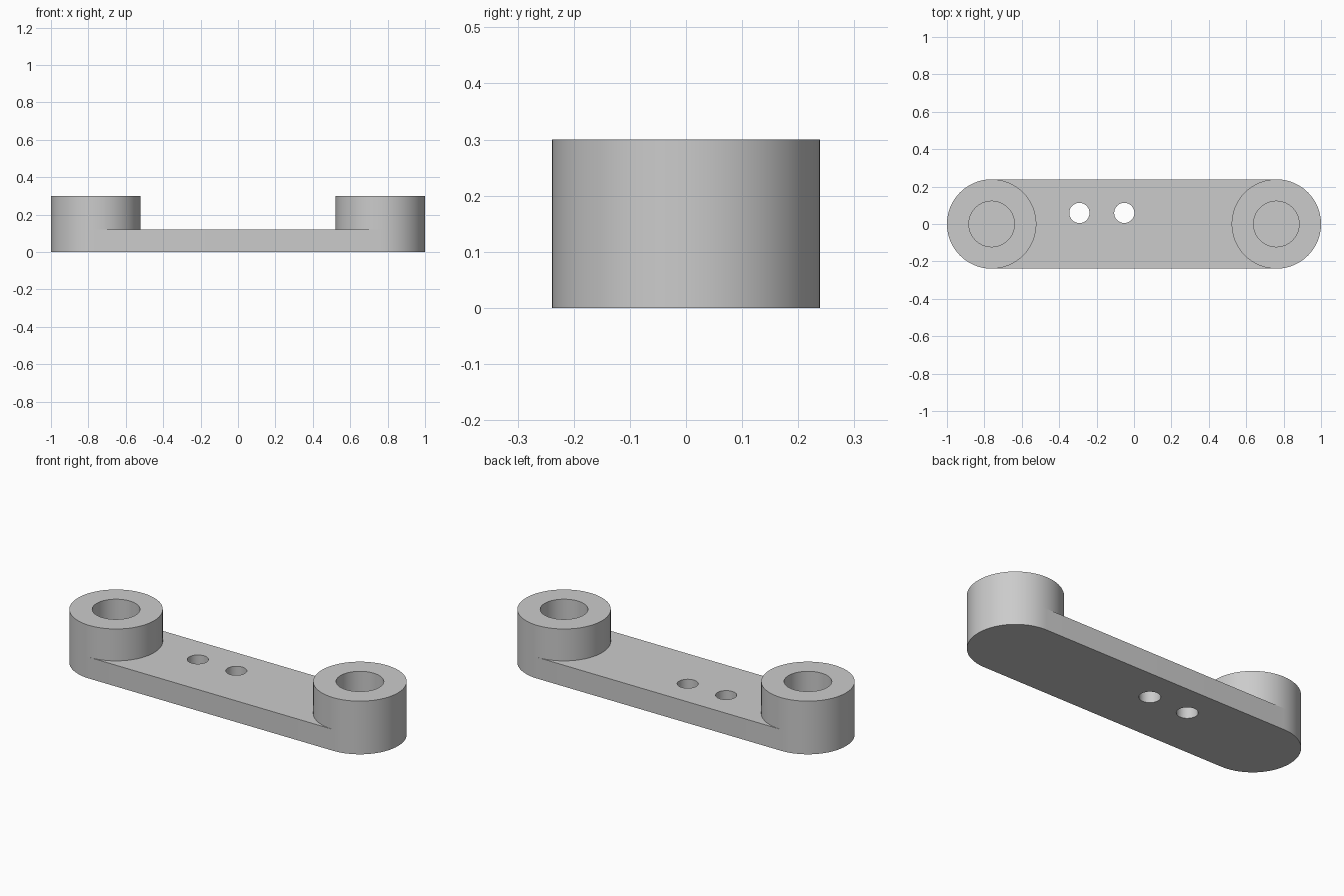
import bpy
import bmesh
from math import cos, sin, pi, radians

cube = bpy.data.objects.get("Cube")
if cube:
    bpy.data.objects.remove(cube, do_unlink=True)

END_X = 0.761        # distance of each boss from the middle
OUTER_R = 0.239
BORE_R = 0.122
PLATE_TOP = 0.12
BOSS_TOP = 0.30
SEGMENTS = 64

grey = bpy.data.materials.new("plain_grey")
grey.use_nodes = True
colour = (0.6, 0.6, 0.6, 1)
grey.diffuse_color = colour
grey.node_tree.nodes["Principled BSDF"].inputs["Base Color"].default_value = colour


def arc(cx, cy, r, start=0.0, sweep=2 * pi, steps=SEGMENTS, closed=True):
    count = steps if closed else steps + 1
    return [(cx + r * cos(start + sweep * i / steps),
             cy + r * sin(start + sweep * i / steps)) for i in range(count)]


def ring(bm, outline, z):
    return [bm.verts.new((x, y, z)) for x, y in outline]


def bridge(bm, a, b):
    for i in range(len(a)):
        j = (i + 1) % len(a)
        bm.faces.new((a[i], a[j], b[j], b[i]))


def finish(name, bm):
    mesh = bpy.data.meshes.new(name)
    bm.to_mesh(mesh)
    bm.free()
    mesh.materials.append(grey)
    obj = bpy.data.objects.new(name, mesh)
    bpy.context.collection.objects.link(obj)
    return obj


def prism(name, outline, z0, z1):
    bm = bmesh.new()
    low, high = ring(bm, outline, z0), ring(bm, outline, z1)
    bridge(bm, low, high)
    bm.faces.new(low[::-1])
    bm.faces.new(high)
    return finish(name, bm)


def collar(name, x):
    # Open-bottomed tube; the plate forms the floor of its bore
    bm = bmesh.new()
    outer, inner = arc(x, 0, OUTER_R), arc(x, 0, BORE_R)
    loops = [ring(bm, outer, PLATE_TOP), ring(bm, outer, BOSS_TOP),
             ring(bm, inner, BOSS_TOP), ring(bm, inner, PLATE_TOP)]
    for a, b in zip(loops, loops[1:]):
        bridge(bm, a, b)
    return finish(name, bm)


def select_only(obj):
    bpy.ops.object.select_all(action='DESELECT')
    obj.select_set(True)
    bpy.context.view_layer.objects.active = obj


# Round-ended base plate
half = SEGMENTS // 2
outline = (arc(END_X, 0, OUTER_R, -pi / 2, pi, half, False)
           + arc(-END_X, 0, OUTER_R, pi / 2, pi, half, False))
plate = prism("base_plate", outline, 0, PLATE_TOP)

# Two small through holes
for x in (-0.292, -0.052):
    cutter = prism("hole_cutter", arc(x, 0.059, 0.054, steps=48), -0.1, 0.2)
    cutter.hide_render = True
    cut = plate.modifiers.new("hole", 'BOOLEAN')
    cut.operation = 'DIFFERENCE'
    cut.solver = 'EXACT'
    cut.object = cutter
    select_only(plate)
    bpy.ops.object.modifier_apply(modifier=cut.name)
    bpy.data.objects.remove(cutter, do_unlink=True)

# Raised collars at both ends
parts = [plate, collar("left_collar", END_X), collar("right_collar", -END_X)]

for part in parts:
    select_only(part)
    bpy.ops.object.shade_smooth_by_angle(angle=radians(30))
